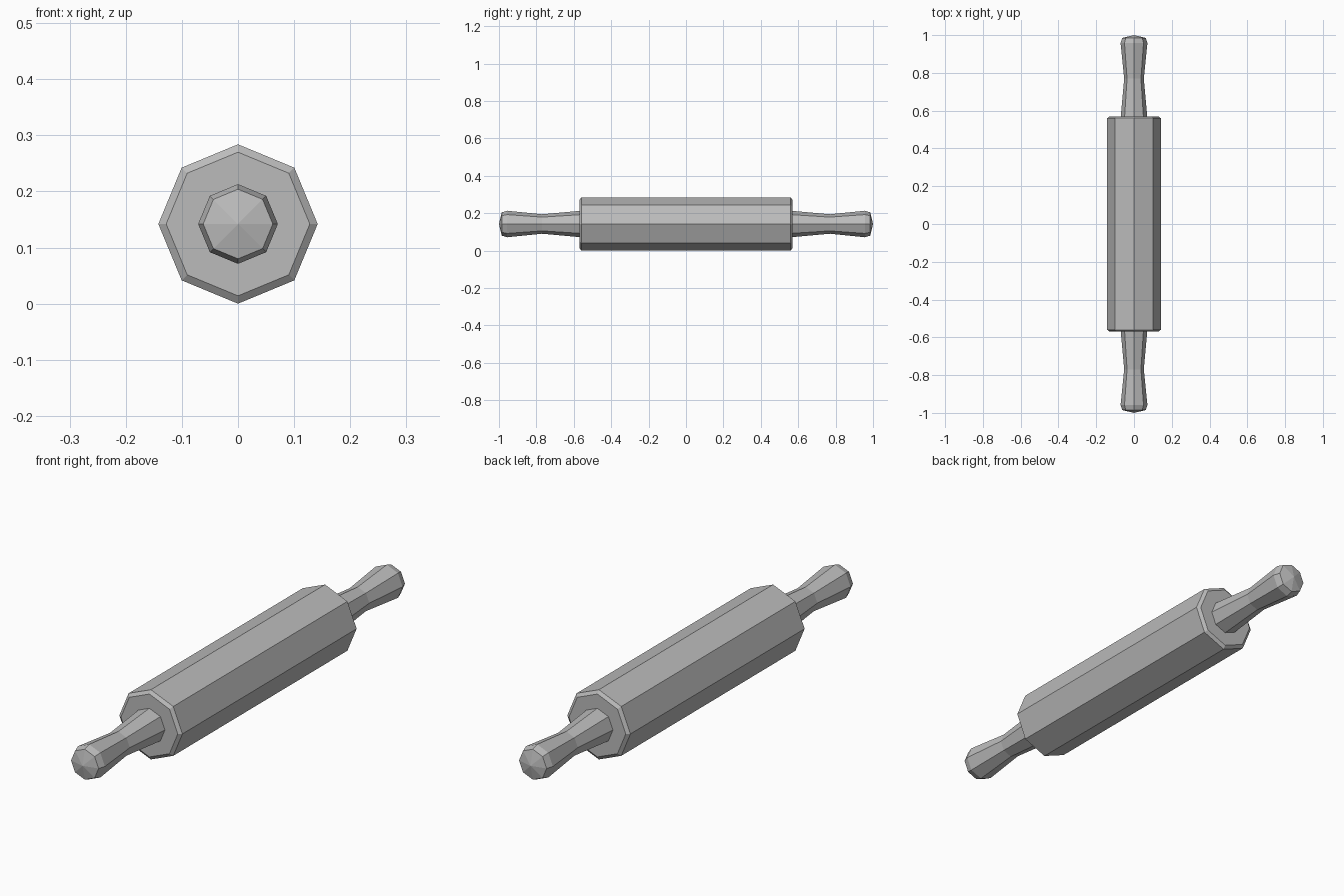
import bpy, bmesh
from math import cos, sin, tau

SIDES = 8
AXIS_Z = 0.142

cube = bpy.data.objects.get("Cube")
if cube:
    bpy.data.objects.remove(cube, do_unlink=True)

grey = bpy.data.materials.new("plain_grey")
grey.use_nodes = True
colour = (0.5, 0.5, 0.5, 1)
grey.diffuse_color = colour
grey.node_tree.nodes["Principled BSDF"].inputs["Base Color"].default_value = colour


def turned_part(name, profile):
    """Turn (radius, y) points about the long axis; zero radius makes a tip."""
    bm = bmesh.new()
    rings = []
    for r, y in profile:
        count = SIDES if r else 1
        rings.append([bm.verts.new((r * cos(tau * i / SIDES), y, AXIS_Z + r * sin(tau * i / SIDES)))
                      for i in range(count)])
    for a, b in zip(rings, rings[1:]):
        for i in range(SIDES):
            j = (i + 1) % SIDES
            if len(b) == 1:
                bm.faces.new((a[i], a[j], b[0]))
            else:
                bm.faces.new((a[i], a[j], b[j], b[i]))
    for ring in (rings[0], rings[-1]):
        if len(ring) > 1:
            bm.faces.new(ring)
    bmesh.ops.recalc_face_normals(bm, faces=bm.faces)
    mesh = bpy.data.meshes.new(name)
    bm.to_mesh(mesh)
    bm.free()
    mesh.materials.append(grey)
    obj = bpy.data.objects.new(name, mesh)
    bpy.context.collection.objects.link(obj)


# Barrel with chamfered ends
turned_part("roller", [(0.128, -0.57), (0.142, -0.56), (0.142, 0.56), (0.128, 0.57)])

# Waisted handles with pointed caps
handle = [(0.071, 0.56), (0.052, 0.77), (0.071, 0.957), (0.062, 0.985), (0, 1.0)]
for name, side in (("front_handle", -1), ("back_handle", 1)):
    turned_part(name, [(r, side * y) for r, y in handle])
